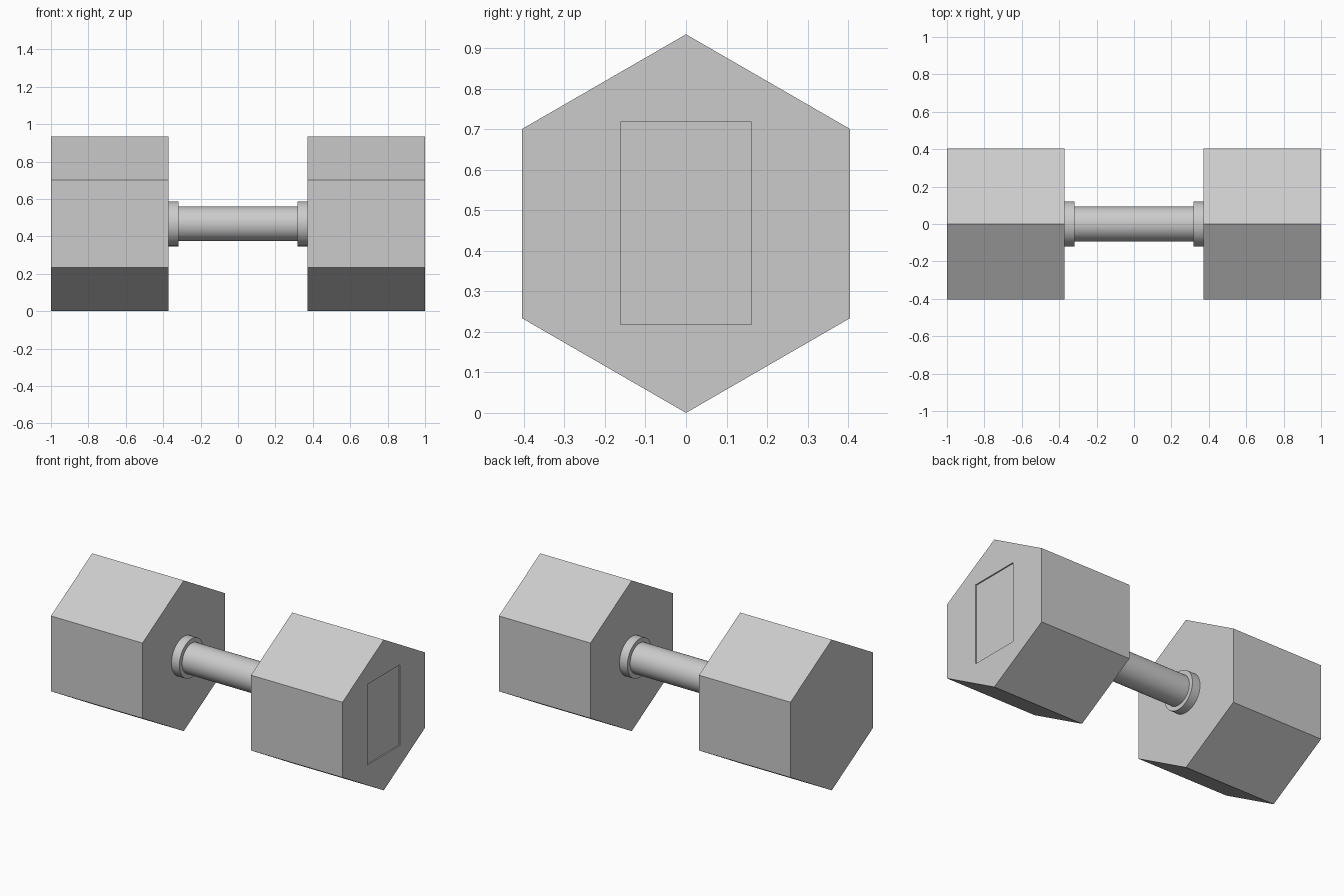
import bpy, bmesh
from math import sin, cos, tau, radians

if "Cube" in bpy.data.objects:
    bpy.data.objects.remove(bpy.data.objects["Cube"])

CZ = 0.467  # height of the bar axis


def prism(name, x0, x1, radius, sides, smooth=False):
    """Closed prism along x, with a corner pointing straight up."""
    bm = bmesh.new()
    ring = [bm.verts.new((x0, radius * sin(tau * i / sides), CZ + radius * cos(tau * i / sides)))
            for i in range(sides)]
    face = bm.faces.new(ring)
    ext = bmesh.ops.extrude_face_region(bm, geom=[face], use_keep_orig=True)
    verts = [g for g in ext["geom"] if isinstance(g, bmesh.types.BMVert)]
    bmesh.ops.translate(bm, vec=(x1 - x0, 0, 0), verts=verts)
    bmesh.ops.recalc_face_normals(bm, faces=bm.faces)
    mesh = bpy.data.meshes.new(name)
    bm.to_mesh(mesh)
    bm.free()
    ob = bpy.data.objects.new(name, mesh)
    bpy.context.collection.objects.link(ob)
    if smooth:
        bpy.ops.object.select_all(action='DESELECT')
        ob.select_set(True)
        bpy.context.view_layer.objects.active = ob
        bpy.ops.object.shade_smooth_by_angle(angle=radians(30))
    return ob


# Grip bar
prism("handle", -0.38, 0.38, 0.093, 64, True)

# Hexagonal weights and the collars against them
for side, s in (("left", -1), ("right", 1)):
    head = prism(side + "_weight", s * 0.372, s * 1.0, CZ, 6)
    prism(side + "_collar", s * 0.318, s * 0.374, 0.12, 64, True)

# Shallow rectangular recess in the right end
bpy.ops.mesh.primitive_cube_add(size=1, location=(1.0, 0, CZ + 0.001))
cutter = bpy.context.object
cutter.name = "recess_cutter"
cutter.scale = (0.016, 0.322, 0.5)
cutter.hide_render = True
cutter.hide_set(True)
cut = head.modifiers.new("recess", 'BOOLEAN')
cut.operation = 'DIFFERENCE'
cut.solver = 'EXACT'
cut.object = cutter
